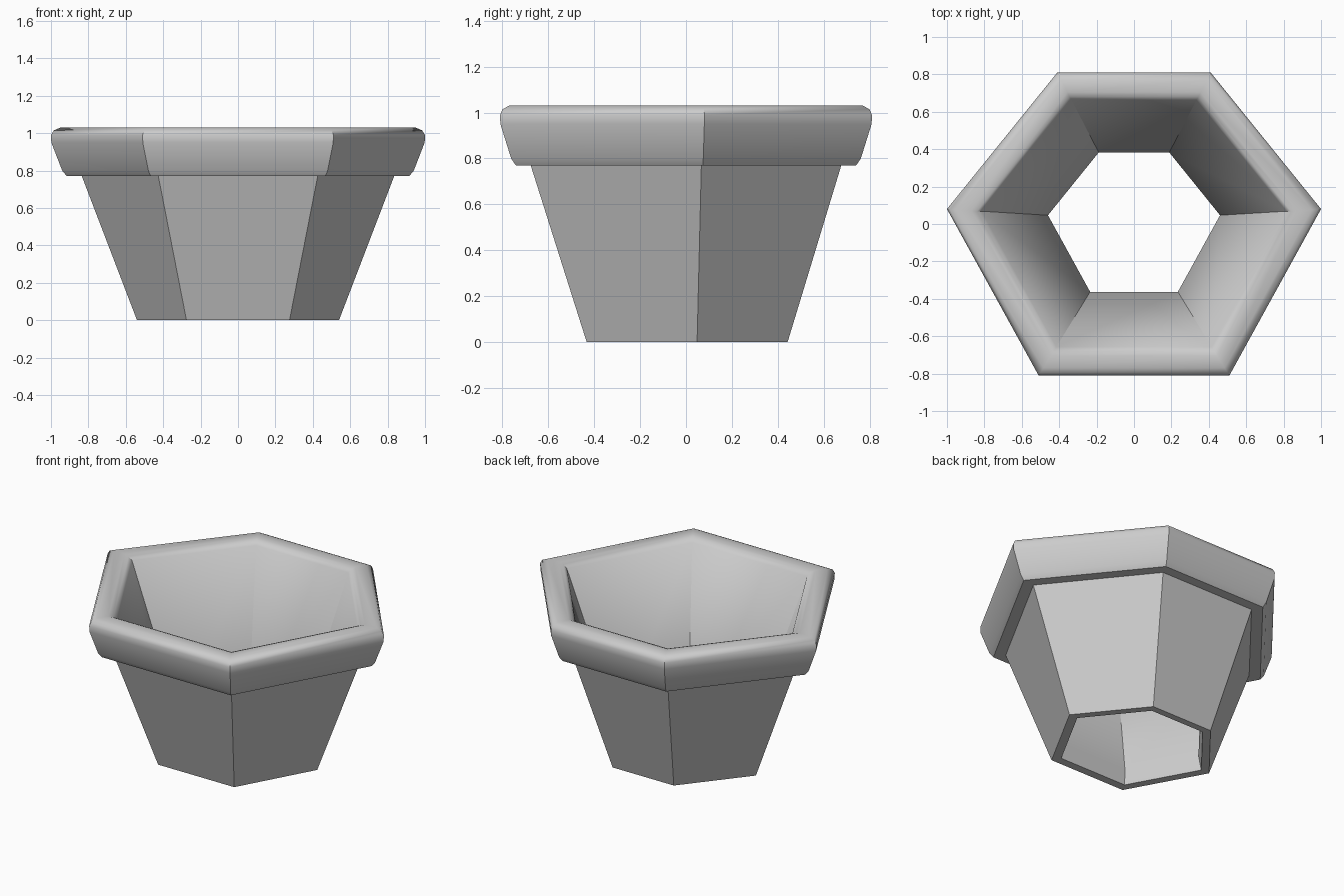
import bpy, bmesh, math

if "Cube" in bpy.data.objects:
    bpy.data.objects.remove(bpy.data.objects["Cube"])

# Plan outline of the pot at full size: an uneven hexagon, wider at the front
OUTLINE = [(-0.51, -0.81), (0.51, -0.81), (1, 0.08),
           (0.41, 0.81), (-0.41, 0.81), (-1, 0.08)]

# Closed wall section: (outline scale, height, y shift)
SECTION = [
    (0.54, 0.00, 0.005), (0.835, 0.77, 0),                # outer wall
    (0.915, 0.77, 0), (0.94, 0.80, 0), (0.998, 0.95, 0),  # rim side
    (1.00, 0.99, 0), (0.985, 1.015, 0), (0.95, 1.03, 0),  # rim top
    (0.87, 1.03, 0), (0.84, 1.02, 0), (0.815, 1.00, 0.003),
    (0.46, 0.09, 0.01), (0.48, 0.00, 0.01),               # inner wall and open base
]

grey = bpy.data.materials.new("plain grey")
grey.diffuse_color = (0.6, 0.6, 0.6, 1)
grey.use_nodes = True
grey.node_tree.nodes["Principled BSDF"].inputs["Base Color"].default_value = grey.diffuse_color


def sweep(name, outline, section):
    """Scale the outline along a closed section and skin the rings."""
    bm = bmesh.new()
    rings = [[bm.verts.new((x * s, y * s + dy, z)) for x, y in outline]
             for s, z, dy in section]
    n = len(outline)
    for k, low in enumerate(rings):
        high = rings[(k + 1) % len(rings)]
        for i in range(n):
            j = (i + 1) % n
            bm.faces.new((low[i], low[j], high[j], high[i]))
    bmesh.ops.recalc_face_normals(bm, faces=bm.faces)
    mesh = bpy.data.meshes.new(name)
    bm.to_mesh(mesh)
    bm.free()
    mesh.materials.append(grey)
    obj = bpy.data.objects.new(name, mesh)
    bpy.context.collection.objects.link(obj)
    return obj


# Open-bottomed hexagonal planter
pot = sweep("hexagonal_planter", OUTLINE, SECTION)
bpy.context.view_layer.objects.active = pot
pot.select_set(True)
bpy.ops.object.shade_smooth_by_angle(angle=math.radians(40))
